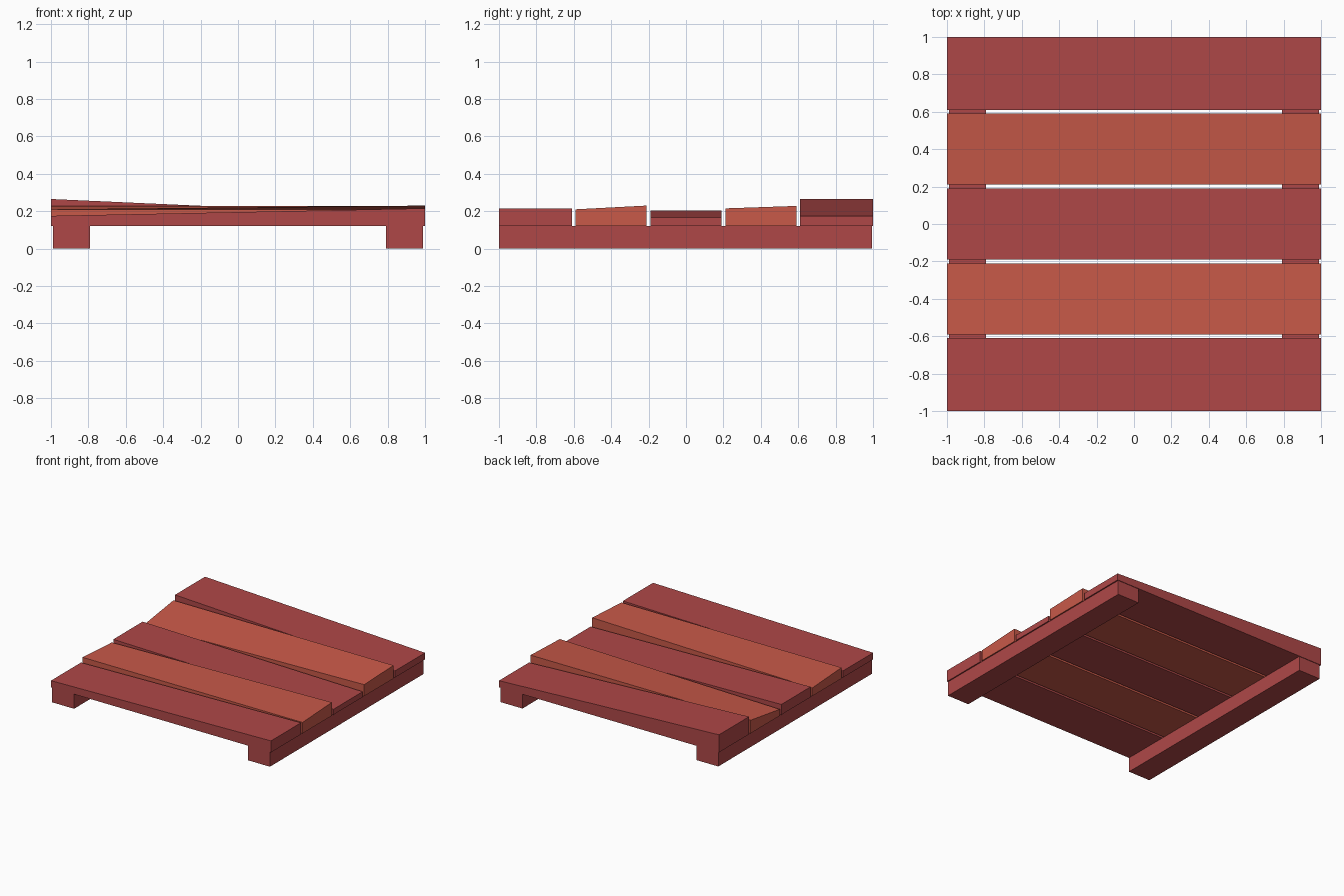
import bpy
import bmesh

if "Cube" in bpy.data.objects:
    bpy.data.objects.remove(bpy.data.objects["Cube"])


def material(name, rgb):
    m = bpy.data.materials.new(name)
    m.diffuse_color = (*rgb, 1.0)
    m.use_nodes = True
    m.node_tree.nodes["Principled BSDF"].inputs["Base Color"].default_value = m.diffuse_color
    return m


red = material("dark red paint", (0.43, 0.064, 0.064))
orange = material("burnt orange paint", (0.58, 0.100, 0.066))


def block(name, x0, x1, y0, y1, z0, tops, mat):
    """Box with separate top heights: left front, right front, right back, left back."""
    bm = bmesh.new()
    corners = [(x0, y0), (x1, y0), (x1, y1), (x0, y1)]
    low = [bm.verts.new((x, y, z0)) for x, y in corners]
    high = [bm.verts.new((x, y, z)) for (x, y), z in zip(corners, tops)]
    bm.faces.new(low[::-1])
    bm.faces.new(high)
    for i in range(4):
        j = (i + 1) % 4
        bm.faces.new((low[i], low[j], high[j], high[i]))
    mesh = bpy.data.meshes.new(name)
    bm.to_mesh(mesh)
    bm.free()
    mesh.materials.append(mat)
    obj = bpy.data.objects.new(name, mesh)
    bpy.context.collection.objects.link(obj)
    return obj


BASE = 0.12

# two support beams running front to back
block("left_beam", -0.99, -0.79, -1, 0.995, 0, [BASE] * 4, red)
block("right_beam", 0.79, 0.99, -1, 0.995, 0, [BASE] * 4, red)

# five uneven planks, front to back
planks = [
    (-1.00, -0.61, (0.175, 0.215, 0.215, 0.175), red),
    (-0.59, -0.21, (0.21, 0.21, 0.23, 0.187), orange),
    (-0.19, 0.19, (0.205, 0.165, 0.165, 0.205), red),
    (0.21, 0.59, (0.173, 0.215, 0.228, 0.228), orange),
    (0.61, 1.00, (0.265, 0.175, 0.175, 0.265), red),
]
for n, (y0, y1, tops, mat) in enumerate(planks, 1):
    block(f"plank_{n}", -1, 1, y0, y1, BASE, tops, mat)
